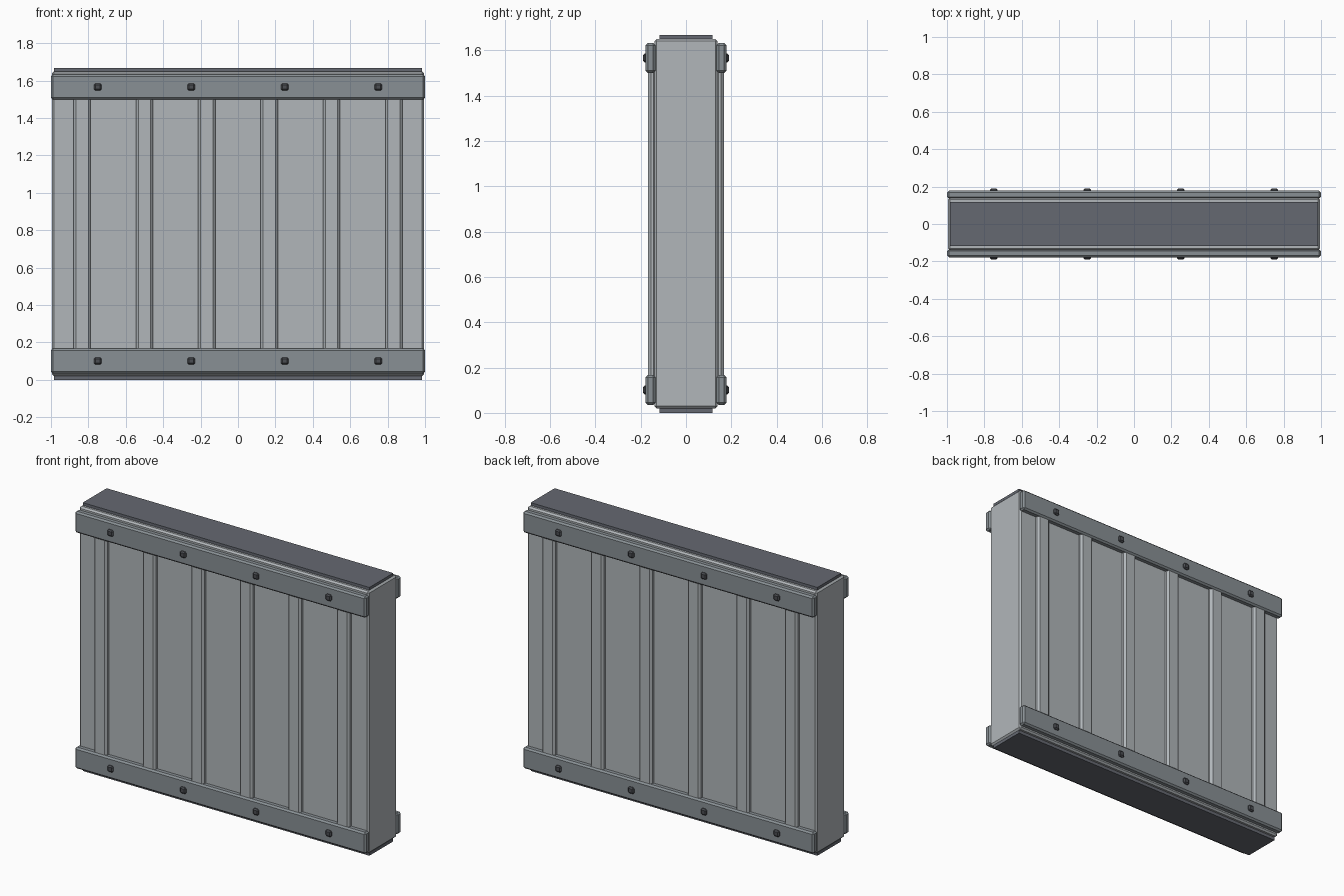
import bpy, bmesh

cube = bpy.data.objects.get("Cube")
if cube:
    bpy.data.objects.remove(cube, do_unlink=True)


def material(name, rgb):
    m = bpy.data.materials.new(name)
    m.use_nodes = True
    m.diffuse_color = (*rgb, 1)
    m.node_tree.nodes["Principled BSDF"].inputs["Base Color"].default_value = (*rgb, 1)
    return m


panel_grey = material("panel grey", (0.44, 0.47, 0.49))
rail_grey = material("rail grey", (0.25, 0.28, 0.30))
cap_grey = material("cap dark grey", (0.13, 0.14, 0.165))
bolt_grey = material("bolt dark grey", (0.07, 0.075, 0.085))


def box(name, low, high, mat, bevel=0.0):
    """Chamfered box between two corners."""
    bm = bmesh.new()
    bmesh.ops.create_cube(bm, size=1)
    for v in bm.verts:
        v.co = [(a + b) / 2 + c * (b - a) for a, b, c in zip(low, high, v.co)]
    if bevel:
        bmesh.ops.bevel(bm, geom=bm.edges[:], offset=bevel, segments=1,
                        profile=0.5, affect='EDGES')
    mesh = bpy.data.meshes.new(name)
    bm.to_mesh(mesh)
    bm.free()
    mesh.materials.append(mat)
    obj = bpy.data.objects.new(name, mesh)
    bpy.context.collection.objects.link(obj)
    return obj


def side_box(name, side, x, y, z, mat, bevel):
    """Box on the front (-1) or back (+1) face, given ranges in x, depth and z."""
    ys = sorted(side * d for d in y)
    return box(name, (x[0], ys[0], z[0]), (x[1], ys[1], z[1]), mat, bevel)


# Main slab and its end caps
box("wall_core", (-0.995, -0.14, 0.02), (0.995, 0.14, 1.65), panel_grey, 0.01)
box("top_cap", (-0.985, -0.117, 1.64), (0.985, 0.117, 1.667), cap_grey)
box("bottom_cap", (-0.985, -0.117, 0), (0.985, 0.117, 0.03), cap_grey)

for side, face in ((-1, "front"), (1, "back")):
    # Vertical ribs
    for i in range(6):
        x = (i - 2.5) / 3
        side_box(f"{face}_rib_{i + 1}", side, (x - 0.046, x + 0.046),
                 (0.13, 0.168), (0.06, 1.61), panel_grey, 0.013)
    # Horizontal rails with bolts
    for level, low, high in (("lower", 0.035, 0.167), ("upper", 1.5, 1.632)):
        side_box(f"{face}_{level}_rail", side, (-1, 1), (0.135, 0.178),
                 (low, high), rail_grey, 0.01)
        z = (low + high) / 2
        for i in range(4):
            x = (i - 1.5) / 2
            side_box(f"{face}_{level}_bolt_{i + 1}", side, (x - 0.02, x + 0.02),
                     (0.165, 0.19), (z - 0.02, z + 0.02), bolt_grey, 0.008)
